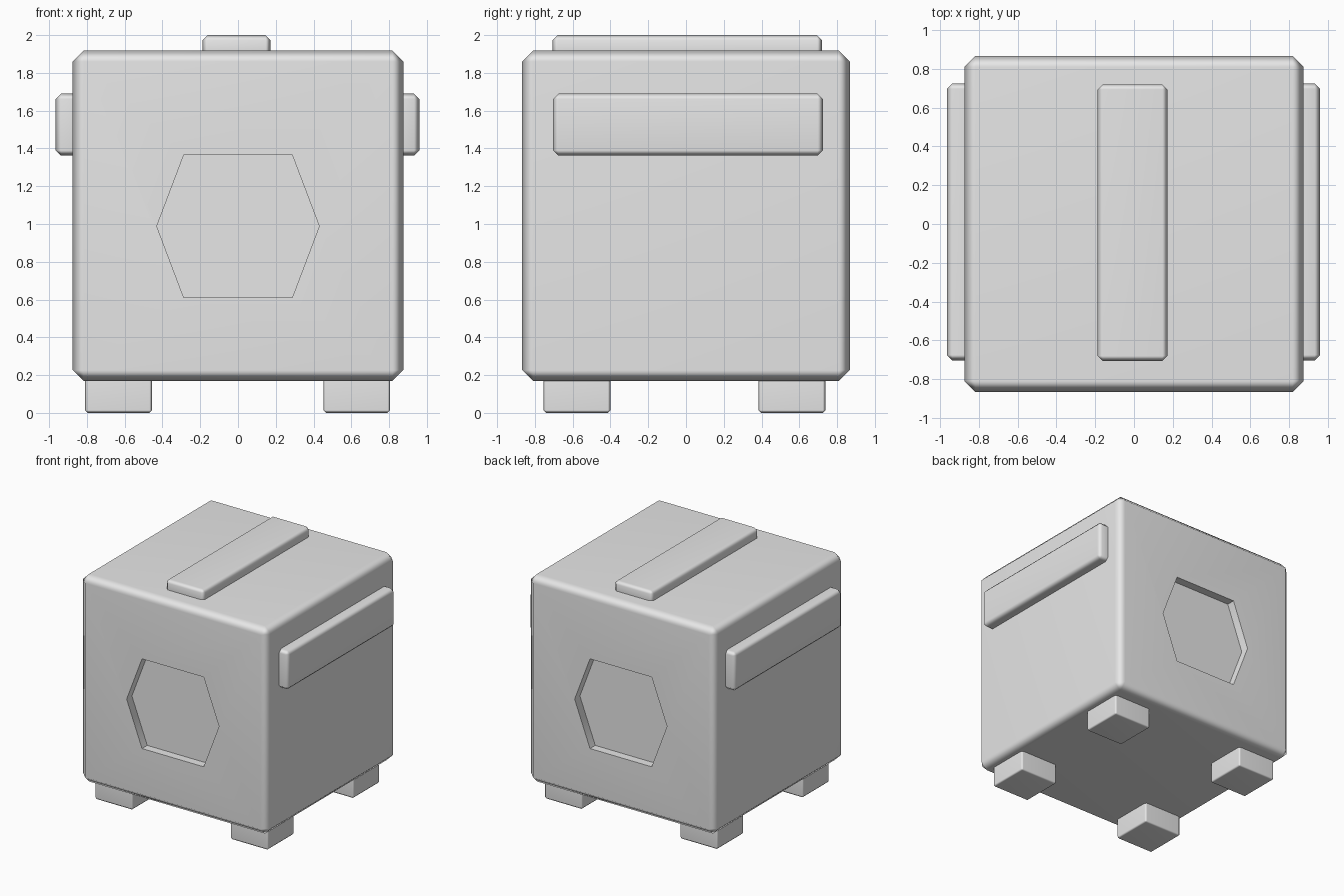
import bpy, bmesh, math
from mathutils import Vector

if "Cube" in bpy.data.objects:
    bpy.data.objects.remove(bpy.data.objects["Cube"])

grey = bpy.data.materials.new("light_grey")
grey.diffuse_color = (0.8, 0.8, 0.8, 1)
grey.use_nodes = True
grey.node_tree.nodes["Principled BSDF"].inputs["Base Color"].default_value = grey.diffuse_color


def add_object(name, bm):
    bmesh.ops.recalc_face_normals(bm, faces=bm.faces)
    me = bpy.data.meshes.new(name)
    bm.to_mesh(me)
    bm.free()
    me.materials.append(grey)
    ob = bpy.data.objects.new(name, me)
    bpy.context.collection.objects.link(ob)
    return ob


def activate(ob):
    bpy.ops.object.select_all(action='DESELECT')
    ob.select_set(True)
    bpy.context.view_layer.objects.active = ob


def finish(ob):
    # soft chamfers, flat large faces
    activate(ob)
    bpy.ops.object.shade_smooth_by_angle(angle=math.radians(60))
    ob.modifiers.new("weighted", 'WEIGHTED_NORMAL').keep_sharp = True


def block(name, lo, hi, bevel):
    lo, hi = Vector(lo), Vector(hi)
    bm = bmesh.new()
    bmesh.ops.create_cube(bm, size=1)
    for v in bm.verts:
        v.co = (lo + hi) / 2 + v.co * (hi - lo)
    bmesh.ops.bevel(bm, geom=bm.edges[:], offset=bevel, segments=1,
                    profile=0.5, affect='EDGES')
    return add_object(name, bm)


# main cube body
body = block("body", (-0.875, -0.867, 0.168), (0.875, 0.867, 1.918), 0.058)

# hexagonal recesses in the front and back
HEX = [(-0.43, 0.988), (-0.287, 0.61), (0.287, 0.61),
       (0.43, 0.988), (0.287, 1.365), (-0.287, 1.365)]
DEPTH = 0.07
for side, name in ((-1, "front_recess_cutter"), (1, "back_recess_cutter")):
    bm = bmesh.new()
    face = bm.faces.new([bm.verts.new((x, side * (0.867 - DEPTH), z)) for x, z in HEX])
    ext = bmesh.ops.extrude_face_region(bm, geom=[face])
    moved = [g for g in ext["geom"] if isinstance(g, bmesh.types.BMVert)]
    bmesh.ops.translate(bm, verts=moved, vec=(0, side * 0.3, 0))
    cutter = add_object(name, bm)
    cutter.hide_render = True
    mod = body.modifiers.new("recess", 'BOOLEAN')
    mod.operation, mod.solver, mod.object = 'DIFFERENCE', 'EXACT', cutter
    activate(body)
    bpy.ops.object.modifier_apply(modifier=mod.name)
    bpy.data.objects.remove(cutter)
finish(body)

# raised bar on top
finish(block("top_bar", (-0.187, -0.706, 1.85), (0.172, 0.72, 2.0), 0.026))

# raised bars on both sides
finish(block("right_bar", (0.80, -0.703, 1.362), (0.96, 0.725, 1.69), 0.028))
finish(block("left_bar", (-0.965, -0.703, 1.362), (-0.80, 0.725, 1.69), 0.028))

# four feet
for xn, x in (("left", -0.632), ("right", 0.629)):
    for yn, y in (("front", -0.577), ("back", 0.561)):
        finish(block(f"{yn}_{xn}_foot", (x - 0.177, y - 0.177, 0),
                     (x + 0.177, y + 0.177, 0.22), 0.014))
